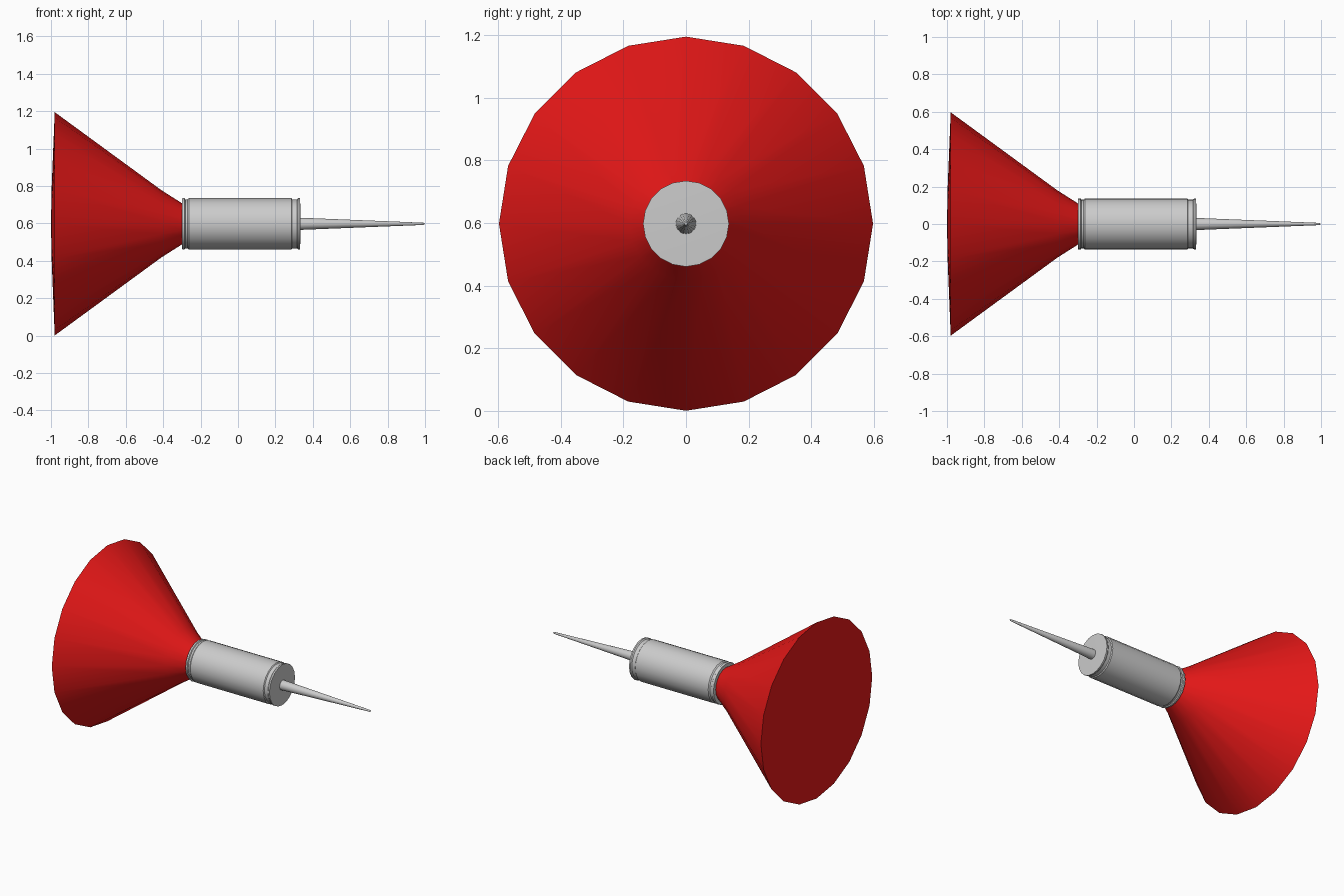
import bpy, bmesh
from math import cos, sin, pi, radians

if "Cube" in bpy.data.objects:
    bpy.data.objects.remove(bpy.data.objects["Cube"])

AXIS_Z = 0.598
SIDES = 20


def lathe(name, profile, color=None):
    """Spin (x, radius) points around the dart's long axis; radius 0 makes a pole."""
    bm = bmesh.new()
    rings = []
    for x, r in profile:
        count = SIDES if r > 0 else 1
        rings.append([bm.verts.new((x, r * cos(2 * pi * i / SIDES),
                                    AXIS_Z + r * sin(2 * pi * i / SIDES)))
                      for i in range(count)])
    for a, b in zip(rings, rings[1:]):
        for i in range(SIDES):
            j = (i + 1) % SIDES
            if len(a) == 1:
                bm.faces.new((a[0], b[j], b[i]))
            elif len(b) == 1:
                bm.faces.new((a[i], a[j], b[0]))
            else:
                bm.faces.new((a[i], a[j], b[j], b[i]))
    bmesh.ops.recalc_face_normals(bm, faces=bm.faces)
    mesh = bpy.data.meshes.new(name)
    bm.to_mesh(mesh)
    bm.free()
    obj = bpy.data.objects.new(name, mesh)
    bpy.context.collection.objects.link(obj)
    if color:
        mat = bpy.data.materials.new(name + "_red")
        mat.diffuse_color = color
        mat.use_nodes = True
        mat.node_tree.nodes["Principled BSDF"].inputs["Base Color"].default_value = mat.diffuse_color
        mesh.materials.append(mat)
    bpy.ops.object.select_all(action='DESELECT')
    obj.select_set(True)
    bpy.context.view_layer.objects.active = obj
    bpy.ops.object.shade_smooth_by_angle(angle=radians(30))
    return obj


# Red flared tail with a very shallow domed back
lathe("tail_cone", [(-1.0, 0), (-0.996, 0.2), (-0.98, 0.597), (-0.41, 0.18),
                    (-0.29, 0.104), (-0.29, 0)], (0.8, 0.009, 0.009, 1))

# Grey barrel with a narrow groove near each end
lathe("barrel", [(-0.30, 0), (-0.30, 0.134), (-0.295, 0.137), (-0.286, 0.137),
                 (-0.282, 0.131), (-0.27, 0.131), (-0.262, 0.137),
                 (0.285, 0.137), (0.29, 0.131), (0.315, 0.131),
                 (0.322, 0.137), (0.332, 0.137), (0.336, 0)])

# Tapered needle
lathe("needle", [(0.32, 0), (0.32, 0.033), (0.99, 0.006), (1.0, 0)])
